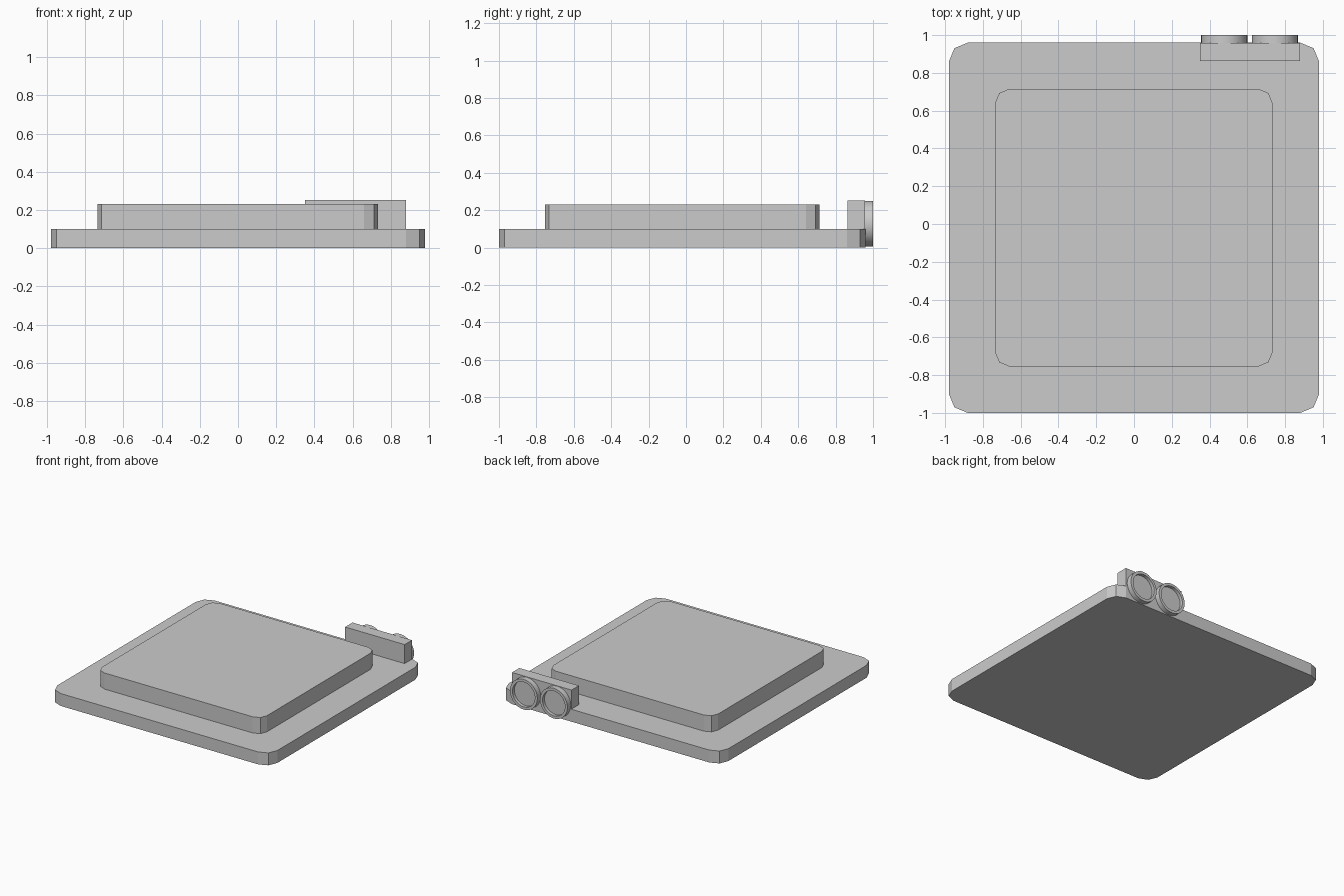
import bpy, bmesh
from math import cos, sin, pi

if "Cube" in bpy.data.objects:
    bpy.data.objects.remove(bpy.data.objects["Cube"])


def new_object(name, bm):
    bmesh.ops.recalc_face_normals(bm, faces=bm.faces)
    mesh = bpy.data.meshes.new(name)
    bm.to_mesh(mesh)
    bm.free()
    obj = bpy.data.objects.new(name, mesh)
    bpy.context.collection.objects.link(obj)
    return obj


def slab(name, x0, x1, y0, y1, z0, z1, radius=0.0, segments=2):
    """Box with optionally rounded vertical corners."""
    bm = bmesh.new()
    corners = [(x1, y1, -1, -1), (x0, y1, 1, -1), (x0, y0, 1, 1), (x1, y0, -1, 1)]
    steps = segments + 1 if radius else 1
    verts = []
    for i, (x, y, sx, sy) in enumerate(corners):
        for k in range(steps):
            a = (i + k / segments) * pi / 2
            verts.append(bm.verts.new((x + radius * (sx + cos(a)),
                                       y + radius * (sy + sin(a)), z0)))
    bottom = bm.faces.new(verts)
    top = bmesh.ops.extrude_face_region(bm, geom=[bottom], use_keep_orig=True)
    moved = [g for g in top["geom"] if isinstance(g, bmesh.types.BMVert)]
    bmesh.ops.translate(bm, verts=moved, vec=(0, 0, z1 - z0))
    return new_object(name, bm)


def socket(name, cx, cz, sides=32):
    """Round socket facing +y: outer wall, rim and recessed disc."""
    bm = bmesh.new()
    profile = [(0.122, 0.94), (0.122, 1.0), (0.1, 1.0), (0.1, 0.975)]
    rings = [[bm.verts.new((cx + r * cos(2 * pi * i / sides), y,
                            cz + r * sin(2 * pi * i / sides)))
              for i in range(sides)] for r, y in profile]
    for a, b in zip(rings, rings[1:]):
        for i in range(sides):
            j = (i + 1) % sides
            bm.faces.new((a[i], a[j], b[j], b[i]))
    bm.faces.new(rings[0])
    bm.faces.new(rings[-1])
    obj = new_object(name, bm)
    bpy.ops.object.select_all(action='DESELECT')
    obj.select_set(True)
    bpy.context.view_layer.objects.active = obj
    bpy.ops.object.shade_smooth_by_angle()
    return obj


# Stepped body
slab("base_plate", -0.98, 0.98, -1.0, 0.96, 0.0, 0.1, 0.1)
slab("raised_plate", -0.735, 0.733, -0.754, 0.715, 0.1, 0.23, 0.074)

# Sensor block with two round sockets on the back edge
slab("sensor_block", 0.35, 0.88, 0.863, 0.957, 0.003, 0.253)
for side, cx in (("left", 0.478), ("right", 0.746)):
    socket("sensor_socket_" + side, cx, 0.128)
